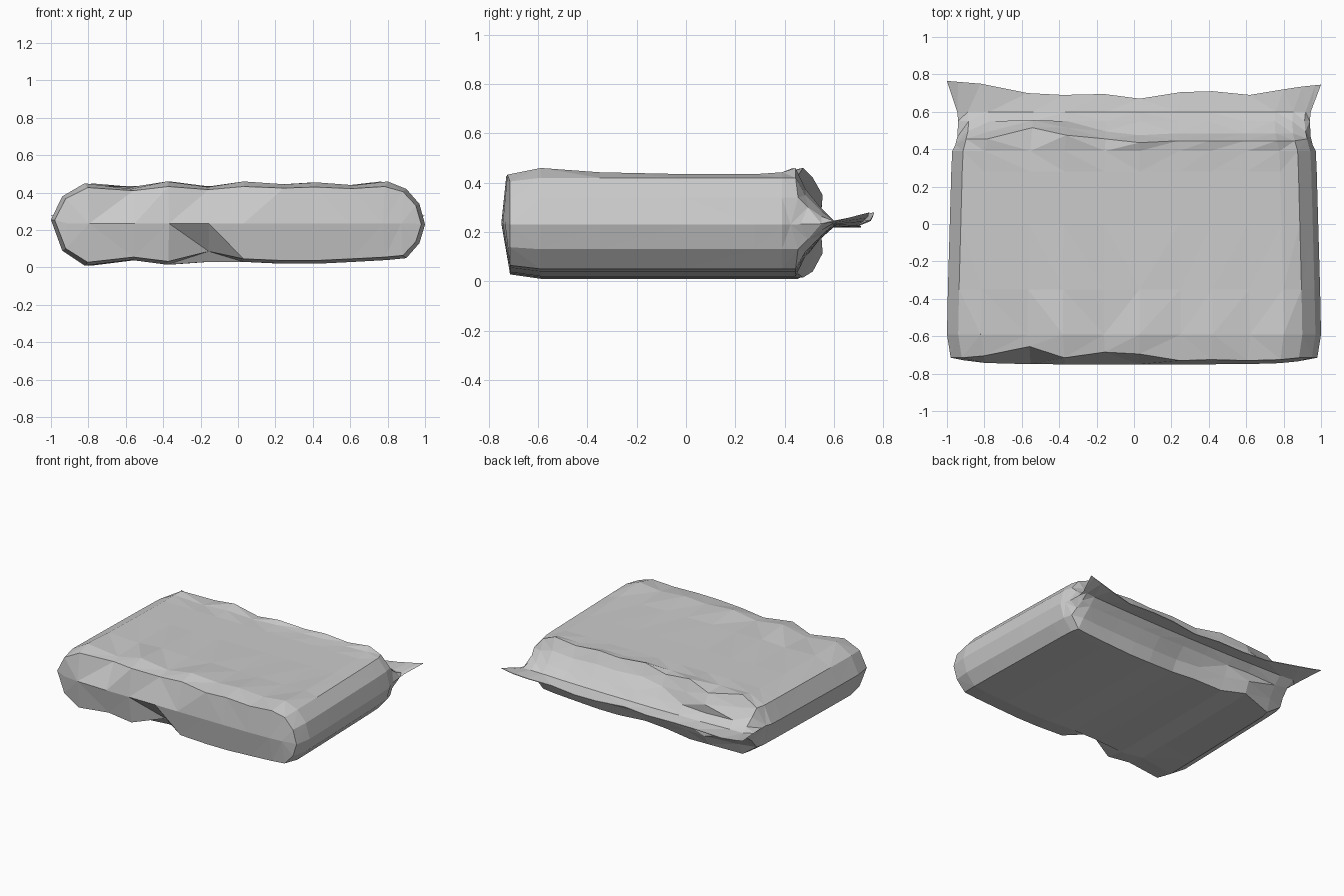
import bpy
import bmesh
from mathutils import Vector

default_cube = bpy.data.objects.get("Cube")
if default_cube:
    bpy.data.objects.remove(default_cube, do_unlink=True)

# One plain wrapper colour
wrapper = bpy.data.materials.new("soft grey wrapper")
wrapper.use_nodes = True
wrapper.diffuse_color = (0.6, 0.6, 0.6, 1)
wrapper.node_tree.nodes["Principled BSDF"].inputs["Base Color"].default_value = wrapper.diffuse_color

MIDDLE = 0.235
FLAT_TOP = 0.435

# Crumpled columns: x, top z, bottom z, seal edge y, ridge shift, front top shift
columns = [
    (-.94, .38, .09, .76, .00, .00),
    (-.82, .45, .01, .75, .00, .01),
    (-.57, .42, .04, .70, .06, .06),
    (-.38, .46, .015, .69, .02, .00),
    (-.16, .43, .03, .695, .00, .03),
    (.03, .46, .03, .67, -.02, .02),
    (.25, .445, .02, .705, -.01, -.015),
    (.42, .455, .02, .71, -.01, -.01),
    (.62, .44, .03, .69, -.01, -.015),
    (.80, .46, .04, .72, -.01, -.01),
    (.90, .42, .05, .735, -.01, .00),
    (.97, .34, .13, .742, .00, .00),
]
left_tip = (-1, .255, .255, .765, -.03, 0)
right_tip = (1, .23, .23, .745, -.03, 0)
loop = ([("tip", left_tip)] + [("top", c) for c in columns]
        + [("tip", right_tip)] + [("bottom", c) for c in reversed(columns)])

# Stations along the bag: name, y, width, fullness, amount of wrinkling
stations = [
    ("seam", -.75, .97, 0, 1),
    ("front", -.715, .98, .92, .6),
    ("body", -.59, 1, 1, 1),
    ("body", -.35, .995, 1, .3),
    ("body", 0, .985, 1, 0),
    ("body", .28, .977, 1, 0),
    ("body", .39, .972, 1, .3),
    ("ridge", .455, .955, 1, 1),
    ("gather", .495, .945, .62, 1),
    ("fold", .55, .94, .27, 1),
    ("neck", .60, .945, .04, 1),
    ("seal", 0, 1, .012, 1),
]


def bag_point(station, item):
    """Place one point of the loop on one station."""
    name, y, width, fullness, wrinkle = station
    side, (x, top, bottom, edge, ridge, dent) = item
    z = bottom if side == "bottom" else top
    if side == "top" and abs(x) < .9:
        z = FLAT_TOP + (top - FLAT_TOP) * wrinkle
    z = MIDDLE + (z - MIDDLE) * fullness
    if name == "seam":
        y += .035 * abs(x) ** 8
    elif name == "front":
        if side == "top":
            y += dent
        elif side == "bottom" and -.2 < x < -.1:
            y += .09
            z += .04
    elif name in ("ridge", "gather"):
        y += ridge
    elif name == "neck":
        z += .015 * (x * x - .5)
    elif name == "seal":
        y = edge
        z += .06 * x ** 4 - .015
    return Vector((x * width, y, z))


# Lofted bag, pinched at the front seam and flattened into the rear seal
bm = bmesh.new()
rings = [[bm.verts.new(bag_point(s, item)) for item in loop] for s in stations]
count = len(loop)
for near, far in zip(rings, rings[1:]):
    for i in range(count):
        j = (i + 1) % count
        bm.faces.new((near[i], near[j], far[j], far[i]))
bm.faces.new(rings[-1])
bmesh.ops.remove_doubles(bm, verts=bm.verts, dist=0.001)
bmesh.ops.triangulate(bm, faces=bm.faces, quad_method="SHORT_EDGE")
bmesh.ops.recalc_face_normals(bm, faces=bm.faces)

mesh = bpy.data.meshes.new("crumpled_bag")
bm.to_mesh(mesh)
bm.free()
mesh.materials.append(wrapper)
bag = bpy.data.objects.new("crumpled_bag", mesh)
bpy.context.collection.objects.link(bag)
